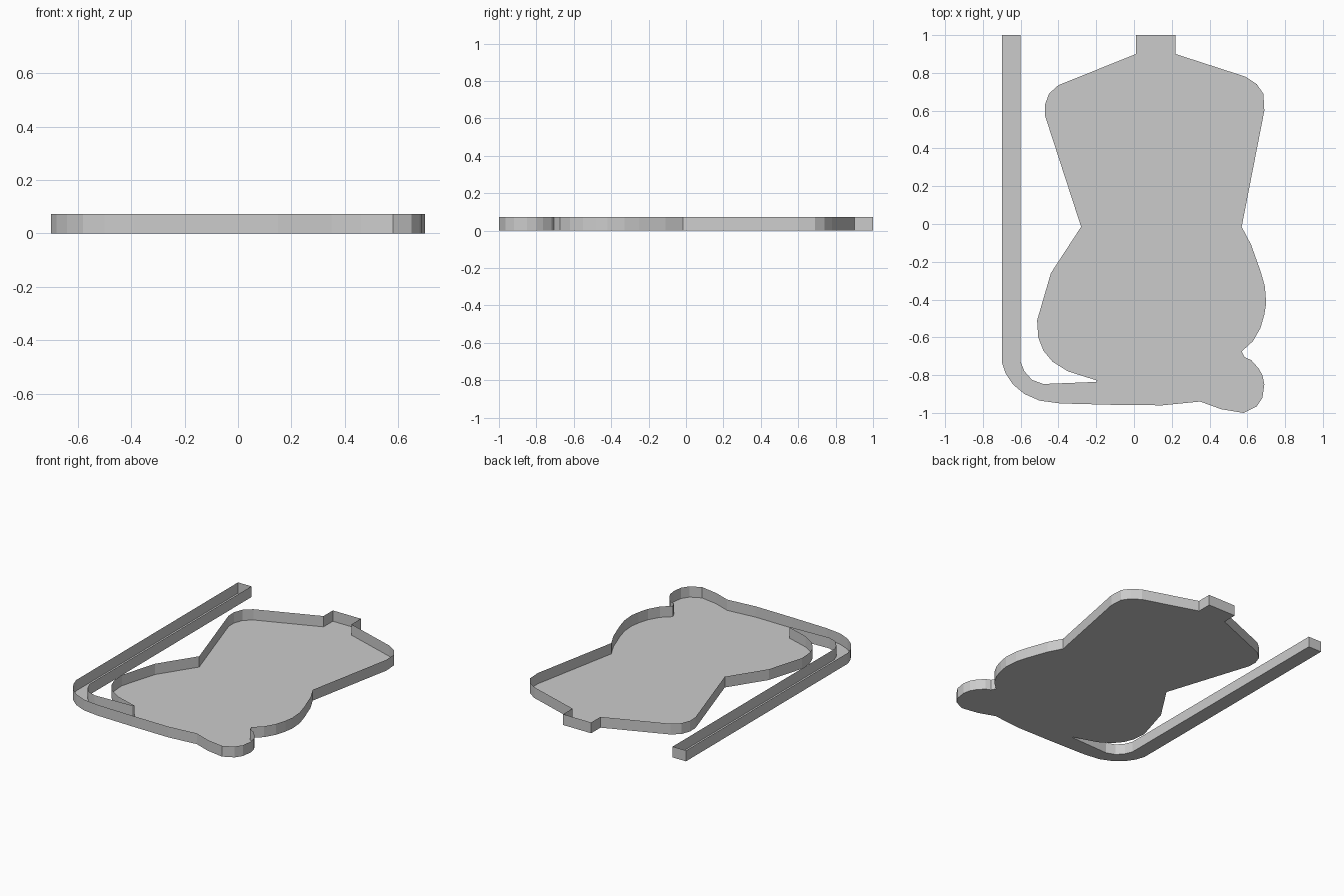
import bpy, bmesh

HEIGHT = 0.073

# Outline runs counter-clockwise when joined (x, y)
arm_outer = [(-0.50, -0.935), (-0.39, -0.95)]
elbow_outer = [(-0.70, -0.73), (-0.68, -0.79), (-0.64, -0.85), (-0.58, -0.90)]
base_edge = [(-0.12, -0.957), (0.15, -0.96), (0.35, -0.94), (0.46, -0.98)]
corner_lobe = [(0.58, -1.0), (0.65, -0.965), (0.68, -0.92), (0.69, -0.85),
               (0.68, -0.80), (0.66, -0.765), (0.62, -0.72), (0.585, -0.705)]
right_bulge = [(0.57, -0.675), (0.63, -0.62), (0.67, -0.55), (0.69, -0.48),
               (0.70, -0.42), (0.693, -0.33), (0.67, -0.25), (0.62, -0.11)]
right_upper = [(0.57, -0.015), (0.69, 0.60), (0.685, 0.69), (0.65, 0.74), (0.59, 0.78)]
neck = [(0.22, 0.90), (0.22, 1.0), (0.01, 1.0), (0.01, 0.90)]
left_upper = [(-0.40, 0.735), (-0.45, 0.69), (-0.472, 0.63), (-0.47, 0.57)]
left_bulge = [(-0.28, -0.015), (-0.44, -0.26), (-0.513, -0.51), (-0.507, -0.60),
              (-0.48, -0.67), (-0.43, -0.73), (-0.35, -0.78)]
notch = [(-0.195, -0.829), (-0.20, -0.836)]
elbow_inner = [(-0.48, -0.847), (-0.54, -0.825), (-0.58, -0.78), (-0.60, -0.73)]
arm_end = [(-0.60, 1.0), (-0.70, 1.0)]

outline = (elbow_outer + arm_outer + base_edge + corner_lobe + right_bulge + right_upper
           + neck + left_upper + left_bulge + notch + elbow_inner + arm_end)

# Open-topped tray: flat floor with thin upright walls
bm = bmesh.new()
low = [bm.verts.new((x, y, 0)) for x, y in outline]
high = [bm.verts.new((x, y, HEIGHT)) for x, y in outline]
n = len(outline)
for i in range(n):
    j = (i + 1) % n
    bm.faces.new((low[i], low[j], high[j], high[i]))
floor = bm.faces.new(low[::-1])
bmesh.ops.triangulate(bm, faces=[floor])

mesh = bpy.data.meshes.new("outline_tray")
bm.to_mesh(mesh)
bm.free()
tray = bpy.data.objects.new("outline_tray", mesh)
bpy.context.collection.objects.link(tray)
